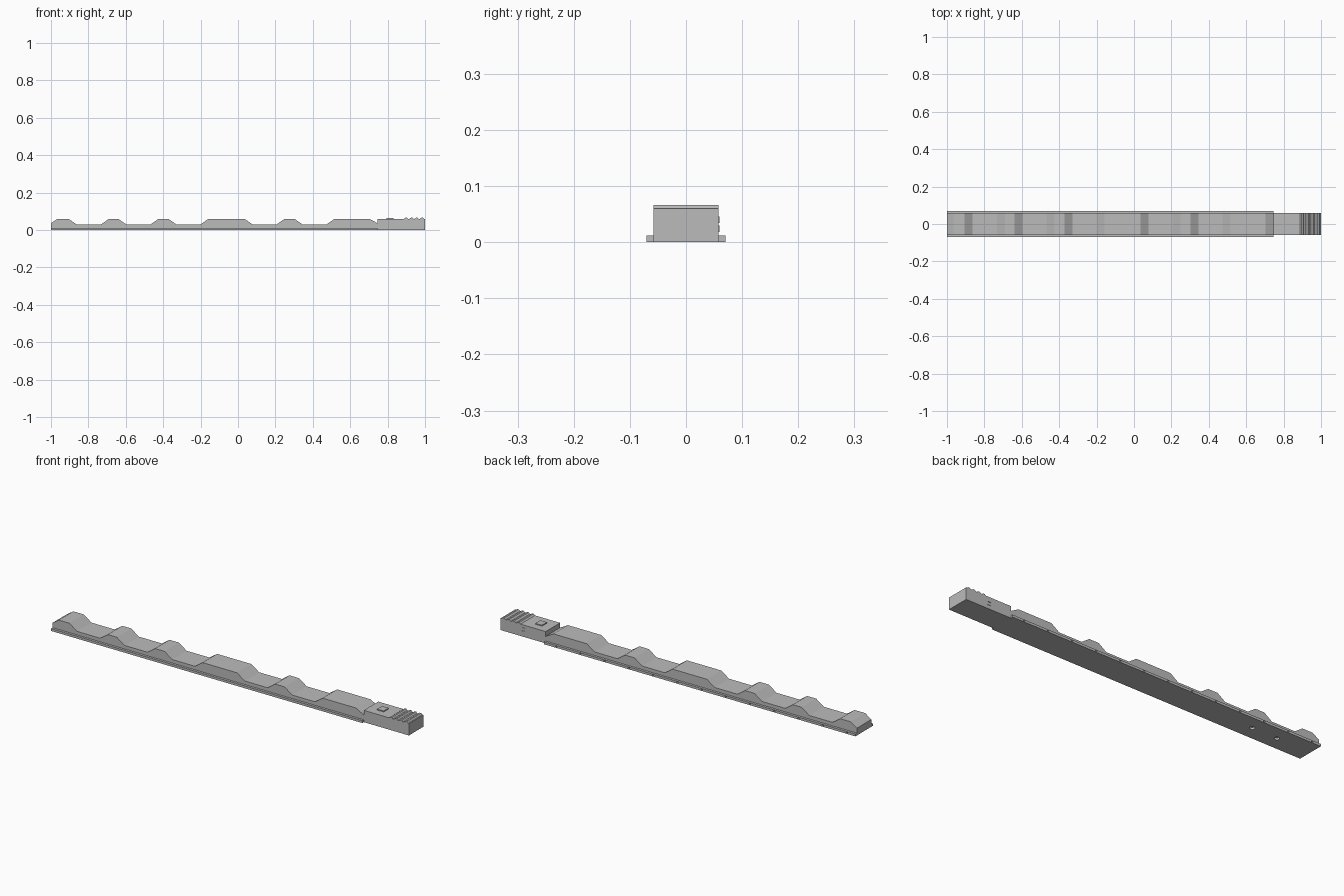
import bpy, bmesh, math
from mathutils import Matrix

cube = bpy.data.objects.get("Cube")
if cube:
    bpy.data.objects.remove(cube, do_unlink=True)

grey = bpy.data.materials.new("plain grey")
grey.use_nodes = True
colour = (0.5, 0.5, 0.5, 1)
grey.diffuse_color = colour
grey.node_tree.nodes["Principled BSDF"].inputs["Base Color"].default_value = colour


def finish(name, bm):
    bmesh.ops.recalc_face_normals(bm, faces=bm.faces)
    mesh = bpy.data.meshes.new(name)
    bm.to_mesh(mesh)
    bm.free()
    mesh.materials.append(grey)
    obj = bpy.data.objects.new(name, mesh)
    bpy.context.collection.objects.link(obj)
    return obj


def extrude_profile(name, points, half_width):
    """Side outline in x and z, extruded across the width."""
    bm = bmesh.new()
    face = bm.faces.new([bm.verts.new((x, -half_width, z)) for x, z in points])
    moved = bmesh.ops.extrude_face_region(bm, geom=[face])["geom"]
    verts = [v for v in moved if isinstance(v, bmesh.types.BMVert)]
    bmesh.ops.translate(bm, verts=verts, vec=(0, 2 * half_width, 0))
    return finish(name, bm)


def box(name, low, high):
    bm = bmesh.new()
    bmesh.ops.create_cube(bm, size=1)
    for v in bm.verts:
        v.co = [a + (b - a) * (c + 0.5) for a, b, c in zip(low, high, v.co)]
    return finish(name, bm)


def drill(target, name, centres, radius, depth, rotation):
    """Cut round blind holes at the given centres."""
    bm = bmesh.new()
    for c in centres:
        bmesh.ops.create_cone(bm, cap_ends=True, segments=12, radius1=radius,
                              radius2=radius, depth=depth,
                              matrix=Matrix.Translation(c) @ rotation)
    cutter = finish(name, bm)
    cutter.hide_render = True
    cutter.hide_set(True)
    mod = target.modifiers.new("holes", "BOOLEAN")
    mod.operation = "DIFFERENCE"
    mod.solver = "EXACT"
    mod.object = cutter


HALF, LOW, TOP, SLOPE, JOINT = 0.058, 0.03, 0.06, 0.043, 0.747

# Wavy body: each hump is given by the ends of its flat top
outline = [(-1, 0), (-1, 0.037), (-0.965, TOP), (-0.906, TOP), (-0.863, LOW)]
for start, end in ((-0.69, -0.64), (-0.425, -0.372), (-0.158, 0.035), (0.249, 0.302)):
    outline += [(start - SLOPE, LOW), (start, TOP), (end, TOP), (end + SLOPE, LOW)]
outline += [(0.473, LOW), (0.516, TOP), (0.703, TOP), (JOINT, 0.036), (JOINT, 0)]
body = extrude_profile("wavy_body", outline, HALF)
drill(body, "underside_hole_cutter", [(-0.67, 0, 0), (-0.81, 0, 0)],
      0.012, 0.02, Matrix.Identity(4))

# Side flanges, with a row of pin holes along the back one
front_flange = box("front_flange", (-1, -0.07, 0), (JOINT, -HALF, 0.012))
back_flange = box("back_flange", (-1, HALF, 0), (JOINT, 0.07, 0.012))
drill(back_flange, "pin_hole_cutter",
      [(0.68 - 0.136 * i, 0.07, 0.006) for i in range(13)],
      0.004, 0.012, Matrix.Rotation(math.pi / 2, 4, "X"))

# Head block with grip ridges near its end
head = [(JOINT, 0), (JOINT, TOP), (0.885, TOP)]
for i in range(4):
    x = 0.888 + 0.028 * i
    head += [(x, TOP), (x + 0.008, 0.066), (x + 0.016, 0.066), (x + 0.022, TOP)]
head += [(1, TOP), (1, 0)]
extrude_profile("head_block", head, HALF)

# Small raised button on the head and a pair of sockets in its back side
box("top_button", (0.795, -0.02, TOP - 0.002), (0.832, 0.02, 0.065))
for i, z in enumerate((0.024, 0.04)):
    box(f"side_tab_{i + 1}", (0.86, HALF - 0.002, z - 0.006), (0.88, HALF + 0.002, z + 0.006))
